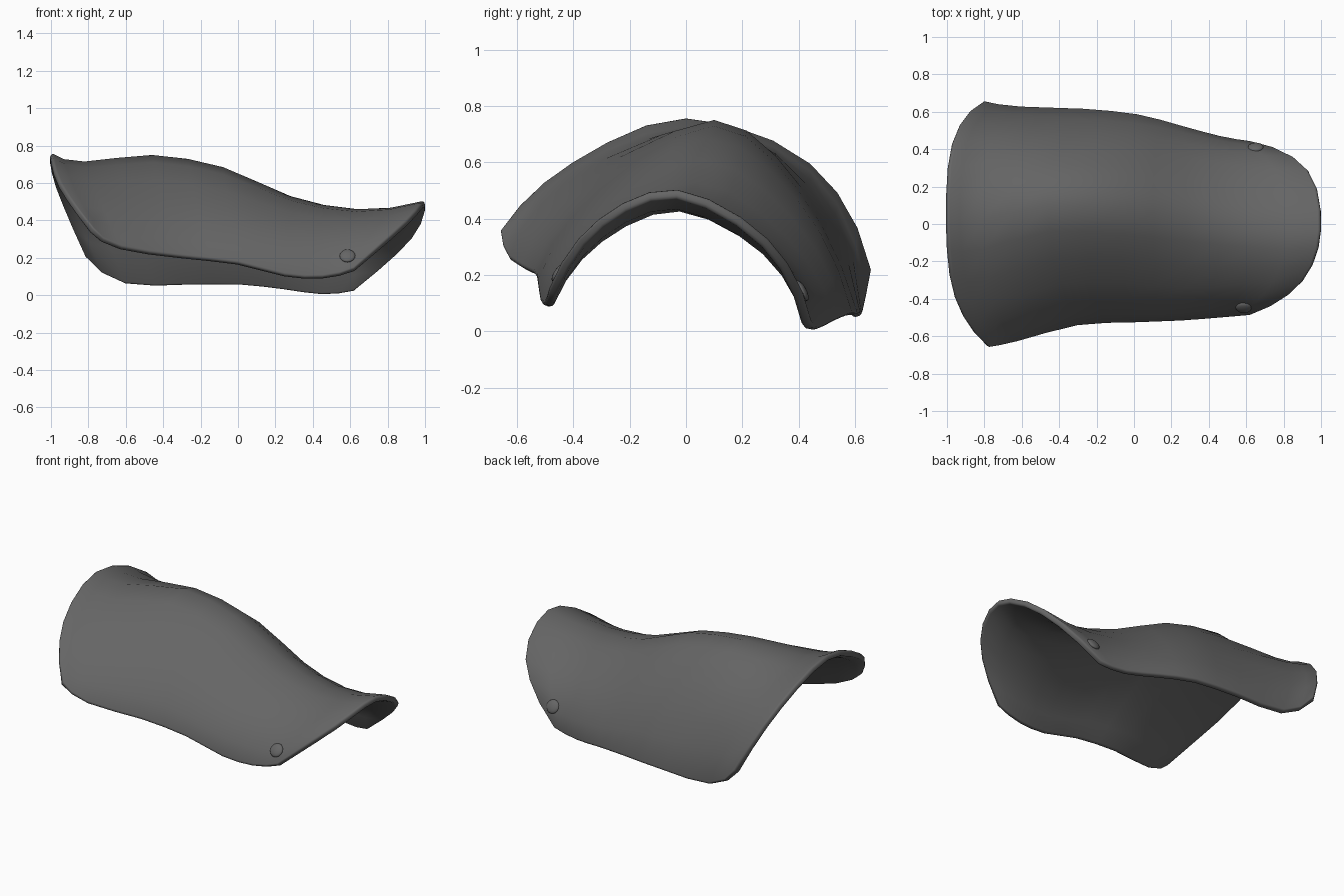
import bpy
import bmesh
from mathutils import Vector
from mathutils.bvhtree import BVHTree

if "Cube" in bpy.data.objects:
    bpy.data.objects.remove(bpy.data.objects["Cube"], do_unlink=True)

# Single dark grey finish
grey = bpy.data.materials.new("dark grey")
grey.use_nodes = True
colour = (0.13, 0.13, 0.13, 1)
grey.diffuse_color = colour
grey.node_tree.nodes["Principled BSDF"].inputs["Base Color"].default_value = colour


def spline(points, steps):
    """Smooth curve through the points, with the ends extrapolated."""
    p = [Vector(q) for q in points]
    p = [3 * p[0] - 3 * p[1] + p[2]] + p + [3 * p[-1] - 3 * p[-2] + p[-3]]
    curve = []
    for a, b, c, d in zip(p, p[1:], p[2:], p[3:]):
        for i in range(steps):
            t = i / steps
            curve.append(b + 0.5 * t * (c - a + t * (2 * a - 5 * b + 4 * c - d
                                                     + t * (3 * b - 3 * c + d - a))))
    curve.append(p[-2])
    return curve


# Long rails of the guard, each running from the wide end to the narrow end
front_edge = [(-.77, -.66, .36), (-.62, -.63, .26), (-.3, -.545, .21), (0, -.53, .175),
              (.25, -.52, .11), (.45, -.505, .1), (.62, -.49, .145)]
front_flank = [(-.95, -.4, .605), (-.75, -.42, .53), (-.4, -.32, .52), (-.05, -.32, .46),
               (.27, -.34, .37), (.58, -.32, .345), (.9, -.31, .4)]
crown = [(-.995, 0, .76), (-.82, .02, .715), (-.46, .1, .75), (-.08, .08, .685),
         (.28, .04, .53), (.64, -.02, .46), (.995, -.03, .505)]
back_flank = [(-.965, .44, .6), (-.77, .44, .54), (-.4, .41, .51), (-.05, .4, .46),
              (.27, .36, .33), (.58, .31, .29), (.93, .29, .33)]
back_edge = [(-.8, .66, .22), (-.6, .63, .07), (-.27, .62, .065), (.02, .59, .065),
             (.25, .53, .04), (.45, .475, .012), (.62, .445, .03)]

# Loft the shell across the rails
rails = [spline(r, 2) for r in (front_edge, front_flank, crown, back_flank, back_edge)]
bm = bmesh.new()
rows = [[bm.verts.new(co) for co in spline(section, 3)] for section in zip(*rails)]
for low, high in zip(rows, rows[1:]):
    for j in range(len(low) - 1):
        bm.faces.new((low[j], high[j], high[j + 1], low[j + 1]))
bm.normal_update()
surface = BVHTree.FromBMesh(bm)
mesh = bpy.data.meshes.new("guard_shell")
bm.to_mesh(mesh)
bm.free()
shell = bpy.data.objects.new("guard_shell", mesh)
bpy.context.collection.objects.link(shell)
mesh.materials.append(grey)

# Thickness grows inward, with softened rims
solid = shell.modifiers.new("thickness", "SOLIDIFY")
solid.thickness = 0.035
solid.offset = -1
rim = shell.modifiers.new("soft_rim", "BEVEL")
rim.width = 0.011
rim.segments = 2
rim.limit_method = "ANGLE"
rim.angle_limit = 0.9
for face in mesh.polygons:
    face.use_smooth = True

# Domed rivets near the narrow end, seated on the shell
for name, spot in (("front_rivet", (.585, -.46, .22)), ("back_rivet", (.65, .42, .15))):
    seat, normal, _, _ = surface.find_nearest(Vector(spot))
    bpy.ops.mesh.primitive_uv_sphere_add(segments=16, ring_count=8, radius=0.042, location=seat)
    rivet = bpy.context.object
    rivet.name = name
    rivet.scale = (1, 1, 0.4)
    rivet.rotation_euler = normal.to_track_quat("Z", "Y").to_euler()
    rivet.data.materials.append(grey)
    bpy.ops.object.shade_smooth()
